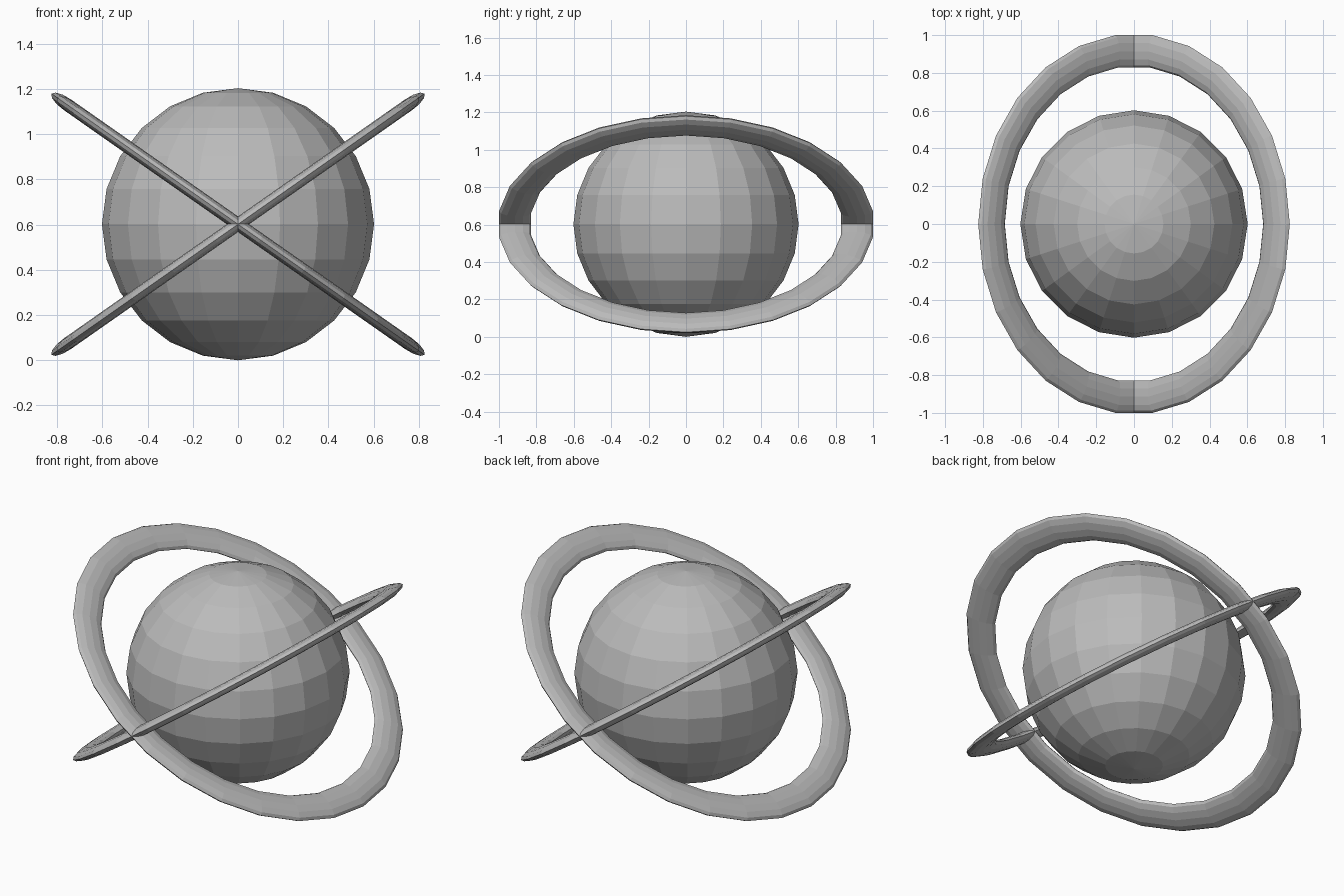
import bpy
import math

if "Cube" in bpy.data.objects:
    bpy.data.objects.remove(bpy.data.objects["Cube"])

CENTER_Z = 0.602

# One plain grey for the whole model
grey = bpy.data.materials.new("plain_grey")
grey.diffuse_color = (0.5, 0.5, 0.5, 1.0)
grey.use_nodes = True
grey.node_tree.nodes["Principled BSDF"].inputs["Base Color"].default_value = grey.diffuse_color


def finish(name):
    obj = bpy.context.object
    obj.name = name
    obj.data.materials.append(grey)
    bpy.ops.object.shade_flat()
    return obj


# Faceted globe
bpy.ops.mesh.primitive_uv_sphere_add(
    segments=20, ring_count=12, radius=0.602, location=(0, 0, CENTER_Z))
finish("globe")

# Two flattened rings, tilted in opposite directions about the y axis
for name, sign in (("ring_rising_left", 1), ("ring_rising_right", -1)):
    bpy.ops.mesh.primitive_torus_add(
        major_segments=26, minor_segments=12,
        major_radius=0.921, minor_radius=0.086,
        location=(0, 0, CENTER_Z),
        rotation=(0, sign * math.radians(35), 0))
    ring = finish(name)
    ring.scale.z = 0.33
